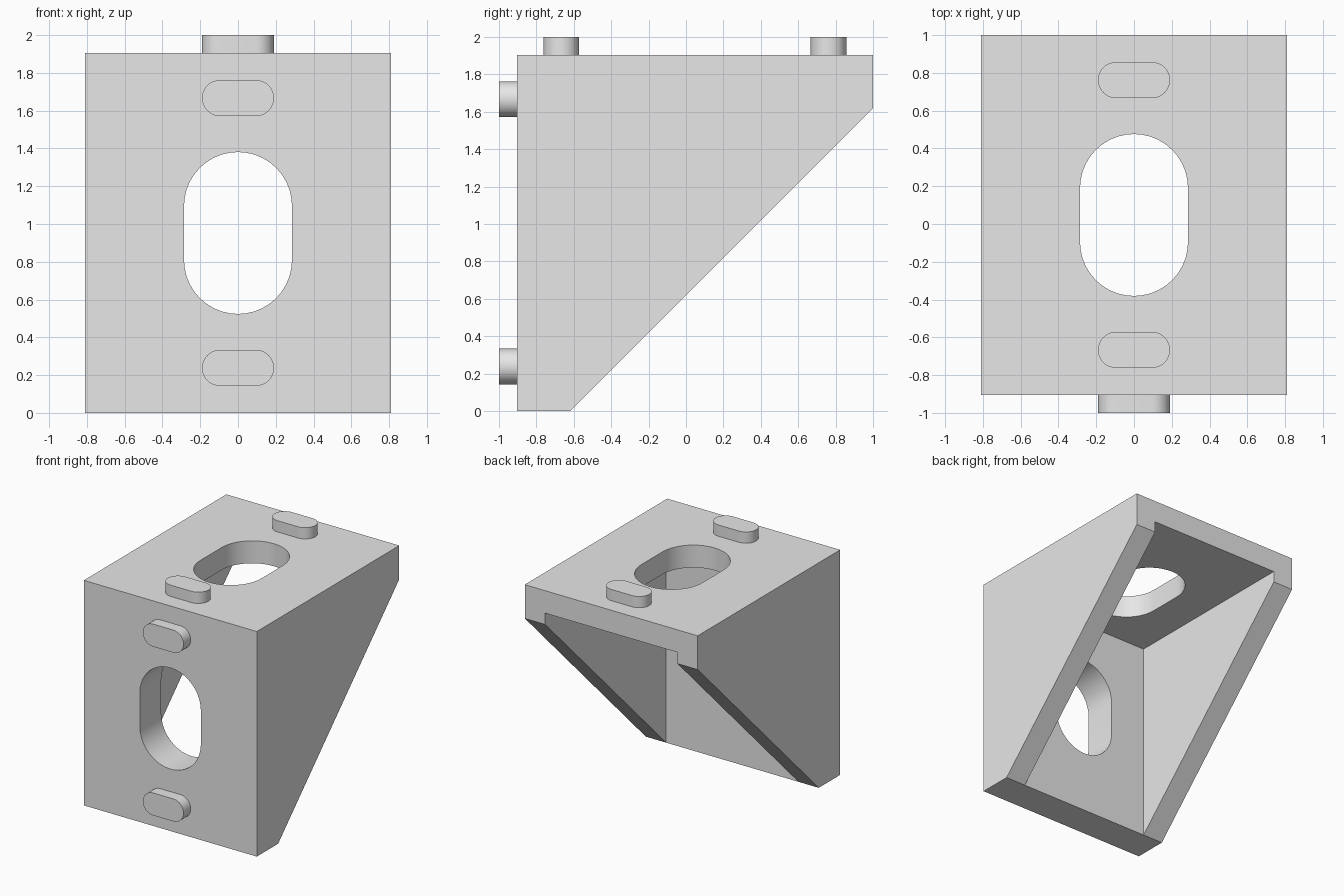
import bpy
import bmesh
from math import cos, sin, pi, radians
from mathutils import Vector

default = bpy.data.objects.get("Cube")
if default:
    bpy.data.objects.remove(default)

U = 2 / 21                      # one design unit
X, Y, Z = Vector((1, 0, 0)), Vector((0, 1, 0)), Vector((0, 0, 1))

grey = bpy.data.materials.new("plain grey")
grey.use_nodes = True
colour = (0.8, 0.8, 0.8, 1)
grey.diffuse_color = colour
grey.node_tree.nodes["Principled BSDF"].inputs["Base Color"].default_value = colour


def prism(name, points, depth):
    """Solid made by sweeping a flat outline along the depth vector."""
    bm = bmesh.new()
    base = bm.faces.new([bm.verts.new(p) for p in points])
    swept = bmesh.ops.extrude_face_region(bm, geom=[base], use_keep_orig=True)
    verts = [g for g in swept["geom"] if isinstance(g, bmesh.types.BMVert)]
    bmesh.ops.translate(bm, verts=verts, vec=depth)
    bmesh.ops.recalc_face_normals(bm, faces=bm.faces)
    mesh = bpy.data.meshes.new(name)
    bm.to_mesh(mesh)
    bm.free()
    mesh.materials.append(grey)
    obj = bpy.data.objects.new(name, mesh)
    bpy.context.collection.objects.link(obj)
    return obj


def stadium(centre, along, across, straight, radius, steps=20):
    """Outline with two straight sides and two round ends."""
    points = []
    for end in (1, -1):
        for i in range(steps + 1):
            a = pi * i / steps - pi / 2
            points.append(centre + end * (along * (straight + radius * cos(a))
                                          + across * radius * sin(a)))
    return points


def activate(obj):
    bpy.ops.object.select_all(action='DESELECT')
    obj.select_set(True)
    bpy.context.view_layer.objects.active = obj


def cut(body, cutter):
    cutter.hide_render = True
    mod = body.modifiers.new("cut", 'BOOLEAN')
    mod.operation = 'DIFFERENCE'
    mod.solver = 'EXACT'
    mod.object = cutter
    activate(body)
    bpy.ops.object.modifier_apply(modifier=mod.name)
    bpy.data.objects.remove(cutter)


# Bracket body: side profile swept across the width
front, back, top = -1 + U, 1, 20 * U
half_width = 8.5 * U
inner_front, flange_z = front + 3 * U, 17 * U
profile = [(front, 0), (inner_front, 0), (back, flange_z), (back, top), (front, top)]
body = prism("bracket_body", [Vector((-half_width, y, z)) for y, z in profile],
             X * 2 * half_width)

# Hollow between the two side walls
inner_half, ceiling = half_width - 2 * U, top - 2 * U
hollow = [Vector((-inner_half, y, z)) for y, z in
          [(inner_front, -1), (2, -1), (2, ceiling), (inner_front, ceiling)]]
cut(body, prism("hollow_cutter", hollow, X * 2 * inner_half))

# Screw slots through the front and top plates
middle_y, middle_z = front + 10 * U, 10 * U
cut(body, prism("front_slot_cutter",
                stadium(Vector((0, -1.2, middle_z)), Z, X, 1.5 * U, 3 * U), Y * 0.8))
cut(body, prism("top_slot_cutter",
                stadium(Vector((0, middle_y, 1.5)), Y, X, 1.5 * U, 3 * U), Z * 0.7))

# Locating pegs, two on each plate
parts = [body]
sink = 0.02
for side, offset in (("first", -7.5 * U), ("second", 7.5 * U)):
    parts.append(prism("front_peg_" + side,
                       stadium(Vector((0, -1, middle_z + offset)), X, Z, U, U),
                       Y * (U + sink)))
    parts.append(prism("top_peg_" + side,
                       stadium(Vector((0, middle_y + offset, 2)), X, Y, U, U),
                       -Z * (U + sink)))

# Round ends shade smoothly, edges stay sharp
for part in parts:
    activate(part)
    bpy.ops.object.shade_smooth_by_angle(angle=radians(30))
